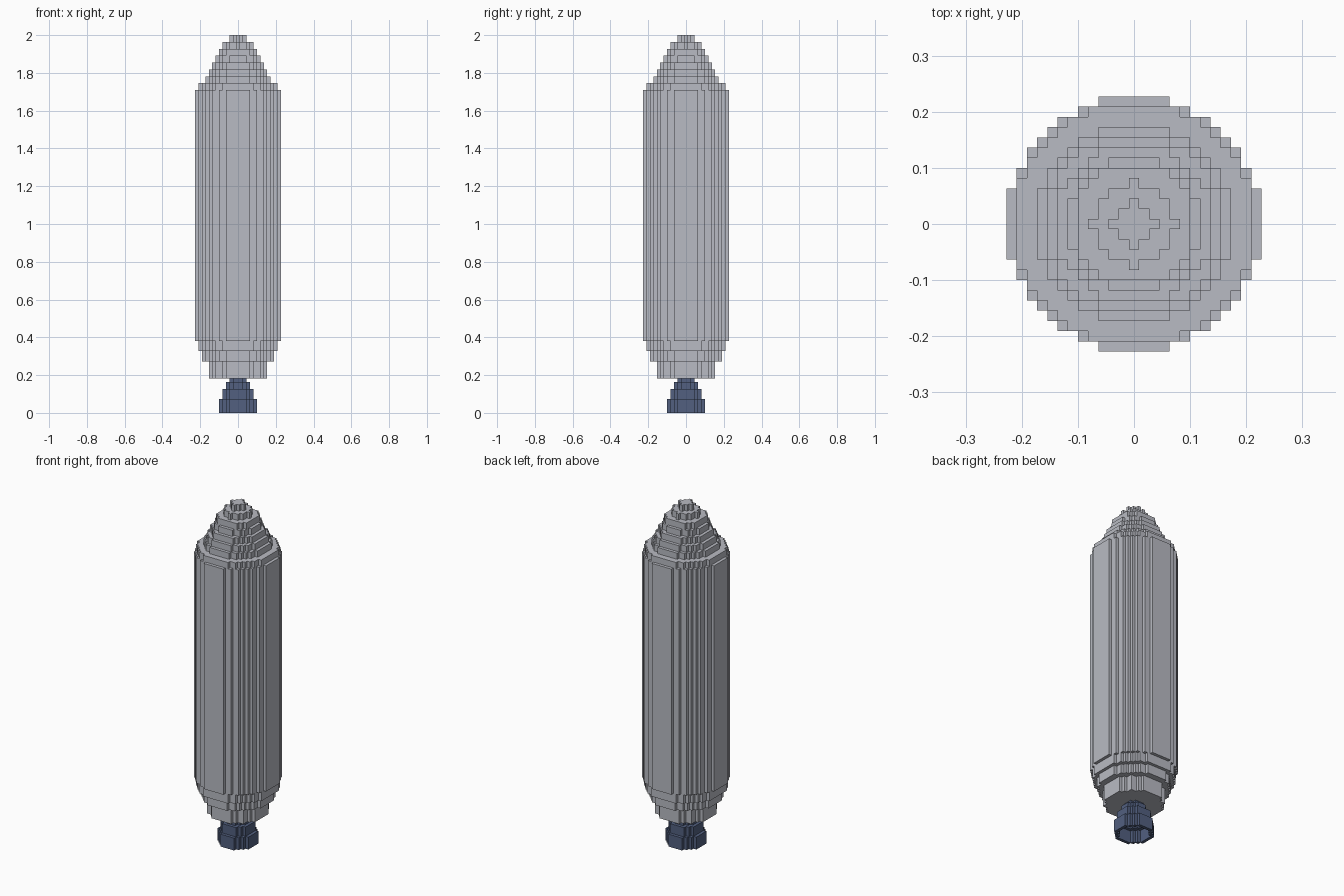
import bpy, bmesh, math

if "Cube" in bpy.data.objects:
    bpy.data.objects.remove(bpy.data.objects["Cube"])

U = 2 / 110  # block size: the rocket is 110 blocks tall and 25 wide


def material(name, rgb):
    m = bpy.data.materials.new(name)
    m.diffuse_color = (*rgb, 1)
    m.use_nodes = True
    m.node_tree.nodes["Principled BSDF"].inputs["Base Color"].default_value = m.diffuse_color
    return m


def disc(r, hole=0):
    """Block cells inside radius r and outside the hole radius."""
    n = math.ceil(r)
    return {(x, y) for x in range(-n, n + 1) for y in range(-n, n + 1)
            if x * x + y * y <= r * r and (not hole or x * x + y * y > hole * hole)}


def stacked_blocks(name, bands, mat):
    """Outer skin of a stack of bands (bottom, top, radius, hole)."""
    bm = bmesh.new()

    def quad(pts):
        bm.faces.new([bm.verts.new((x * U, y * U, z * U)) for x, y, z in pts])

    layers = [(a, b, disc(r, h)) for a, b, r, h in bands]
    for i, (z0, z1, cells) in enumerate(layers):
        below = layers[i - 1][2] if i else set()
        above = layers[i + 1][2] if i + 1 < len(layers) else set()
        for x, y in cells:
            # corners run anticlockwise, each edge faces one neighbour
            c = [(x - .5, y - .5), (x + .5, y - .5), (x + .5, y + .5), (x - .5, y + .5)]
            for k, (dx, dy) in enumerate([(0, -1), (1, 0), (0, 1), (-1, 0)]):
                if (x + dx, y + dy) not in cells:
                    p, q = c[k], c[(k + 1) % 4]
                    quad([(*p, z0), (*q, z0), (*q, z1), (*p, z1)])
            if (x, y) not in above:
                quad([(*p, z1) for p in c])
            if (x, y) not in below:
                quad([(*p, z0) for p in reversed(c)])
    bmesh.ops.remove_doubles(bm, verts=bm.verts[:], dist=U * 0.01)
    me = bpy.data.meshes.new(name)
    bm.to_mesh(me)
    bm.free()
    me.materials.append(mat)
    ob = bpy.data.objects.new(name, me)
    bpy.context.collection.objects.link(ob)
    return ob


grey = material("light_grey", (0.485, 0.497, 0.546))
blue = material("slate_blue", (0.084, 0.117, 0.216))

# Hull: tapered tail, long barrel, stepped nose
hull = [(10, 15, 8.6, 0), (15, 18, 10.6, 0), (18, 21, 11.8, 0), (21, 94, 12.5, 0)]
nose_radii = [11.8, 9.8, 8.7, 7.7, 6.7, 5.9, 4.1, 2.1]
hull += [(94 + 2 * i, 96 + 2 * i, r, 0) for i, r in enumerate(nose_radii)]
stacked_blocks("rocket_hull", hull, grey)

# Engine bell: hollow, open at the bottom
bell = [(0, 4, 5.6, 4.5), (4, 7, 4.5, 3.5), (7, 9, 3.5, 2.4), (9, 10, 2.5, 0), (10, 11, 1.1, 0)]
stacked_blocks("engine_bell", bell, blue)
